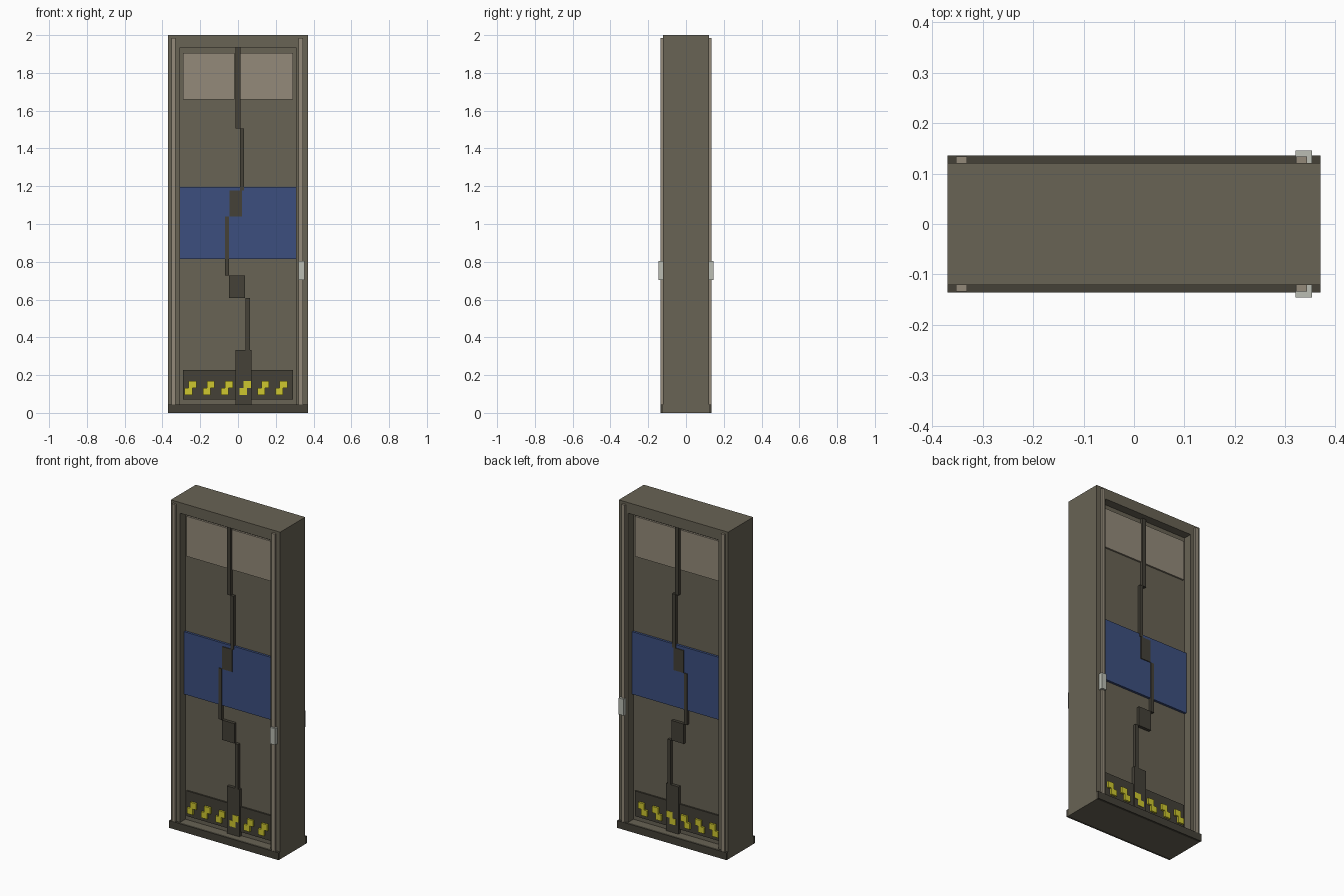
import bpy, bmesh

if "Cube" in bpy.data.objects:
    bpy.data.objects.remove(bpy.data.objects["Cube"])


def material(name, rgb):
    m = bpy.data.materials.new(name)
    m.diffuse_color = (*[(c / 255) ** 2.2 for c in rgb], 1)
    m.use_nodes = True
    m.node_tree.nodes["Principled BSDF"].inputs["Base Color"].default_value = m.diffuse_color
    return m


BODY = material("olive_grey", (104, 99, 85))
DARK = material("dark_grey", (70, 67, 58))
LIGHT = material("pale_trim", (146, 137, 121))
BLUE = material("blue_paint", (62, 80, 126))
YELLOW = material("hazard_yellow", (205, 198, 50))
PALE = material("control_grey", (185, 188, 178))


def finish(name, bm, mat, mirror):
    bmesh.ops.recalc_face_normals(bm, faces=bm.faces)
    me = bpy.data.meshes.new(name)
    bm.to_mesh(me)
    bm.free()
    me.materials.append(mat)
    ob = bpy.data.objects.new(name, me)
    bpy.context.collection.objects.link(ob)
    if mirror:
        mod = ob.modifiers.new("both_sides", 'MIRROR')
        mod.use_axis = (False, True, False)
        mod.use_mirror_merge = False
    return ob


def boxes(name, mat, y0, y1, rects, mirror=True):
    """Boxes given as (x0, x1, z0, z1), all sharing one depth range."""
    bm = bmesh.new()
    for x0, x1, z0, z1 in rects:
        vs = bmesh.ops.create_cube(bm, size=1)["verts"]
        for v in vs:
            v.co.x = x1 if v.co.x > 0 else x0
            v.co.y = y1 if v.co.y > 0 else y0
            v.co.z = z1 if v.co.z > 0 else z0
    return finish(name, bm, mat, mirror)


# Door frame: rectangular ring extruded through the wall thickness
bm = bmesh.new()
outer = [(-.37, 0), (.37, 0), (.37, 2), (-.37, 2)]
inner = [(-.306, .045), (.306, .045), (.306, 1.935), (-.306, 1.935)]
o = [bm.verts.new((x, -.121, z)) for x, z in outer]
i = [bm.verts.new((x, -.121, z)) for x, z in inner]
ring = [bm.faces.new((o[k], o[(k + 1) % 4], i[(k + 1) % 4], i[k])) for k in range(4)]
ext = bmesh.ops.extrude_face_region(bm, geom=ring, use_keep_orig=True)["geom"]
for v in ext:
    if isinstance(v, bmesh.types.BMVert):
        v.co.y = .121
finish("door_frame", bm, BODY, False)

# Door leaf filling the opening
boxes("door_leaf", BODY, -.07, .07, [(-.306, .306, .045, 1.935)], False)

# Sills and vertical trim on the frame faces
boxes("sill", DARK, -.136, -.121, [(-.37, .37, 0, .045)])
boxes("frame_trim", LIGHT, -.134, -.121,
      [(-.353, -.331, .045, 1.985), (.321, .343, .045, 1.985)])

# Panels on the door
boxes("window_panel", LIGHT, -.08, -.07,
      [(-.292, -.018, 1.66, 1.905), (.014, .29, 1.66, 1.905)])
boxes("blue_band", BLUE, -.084, -.07, [(-.306, .306, .815, 1.197)])
boxes("kick_plate", DARK, -.08, -.07, [(-.292, .29, .072, .226)])

# Stepped seam between the two door halves
boxes("door_seam", DARK, -.089, -.07, [
    (-.013, .013, 1.505, 1.935), (.01, .031, 1.177, 1.505),
    (-.045, .022, 1.04, 1.177), (-.07, -.048, .728, 1.04),
    (-.047, .037, .607, .728), (.041, .063, .334, .607),
    (-.012, .072, .045, .334)])

# Hazard marks: pairs of offset squares
marks = []
for k in range(6):
    x = -.282 + .0963 * k
    marks += [(x, x + .04, .095, .132), (x + .021, x + .062, .132, .17)]
boxes("hazard_marks", YELLOW, -.092, -.079, marks)

# Control box beside the door
boxes("control_box", PALE, -.146, -.121, [(.32, .353, .703, .803)])
